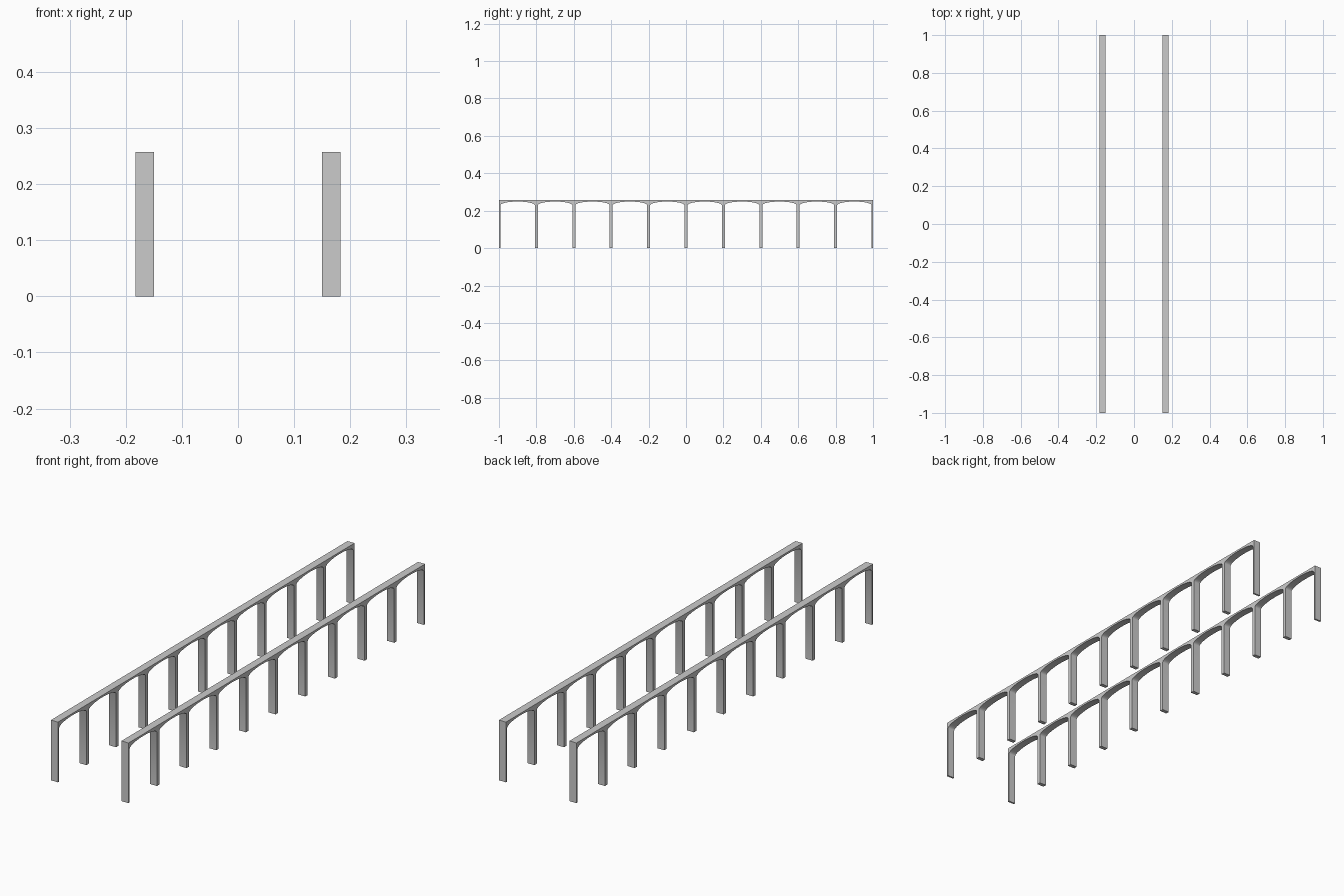
import bpy, bmesh, math

if "Cube" in bpy.data.objects:
    bpy.data.objects.remove(bpy.data.objects["Cube"])

BAYS, PITCH = 10, 0.2
X_IN, X_OUT = 0.15, 0.183      # wall thickness range
TOP, SPRING, CROWN = 0.257, 0.229, 0.249
HALF_PIER = 0.008
SEG = 16


def arch_points(yc):
    """Opening outline of one bay: flattened elliptical arch on straight jambs."""
    r = PITCH / 2 - HALF_PIER
    pts = [(yc - r, 0)]
    for i in range(SEG + 1):
        a = math.pi * (1 - i / SEG)
        pts.append((yc + r * math.cos(a), SPRING + (CROWN - SPRING) * math.sin(a)))
    pts.append((yc + r, 0))
    return pts


# Side profile of the whole arcade
profile = [(-1, 0)]
for b in range(BAYS):
    profile += arch_points(-1 + PITCH * (b + 0.5))
profile += [(1, 0), (1, TOP), (-1, TOP)]

# Extrude the profile across the wall thickness
bm = bmesh.new()
face = bm.faces.new([bm.verts.new((X_IN, y, z)) for y, z in profile])
ext = bmesh.ops.extrude_face_region(bm, geom=[face])
verts = [g for g in ext["geom"] if isinstance(g, bmesh.types.BMVert)]
bmesh.ops.translate(bm, verts=verts, vec=(X_OUT - X_IN, 0, 0))
bmesh.ops.recalc_face_normals(bm, faces=bm.faces)
mesh = bpy.data.meshes.new("arcade_walls")
bm.to_mesh(mesh)
bm.free()

arcade = bpy.data.objects.new("arcade_walls", mesh)
bpy.context.collection.objects.link(arcade)

# Second arcade on the opposite side
mirror = arcade.modifiers.new("mirror", "MIRROR")
mirror.use_axis = (True, False, False)

# Smooth arch undersides, sharp corners
bpy.context.view_layer.objects.active = arcade
arcade.select_set(True)
bpy.ops.object.shade_smooth_by_angle(angle=math.radians(30))
